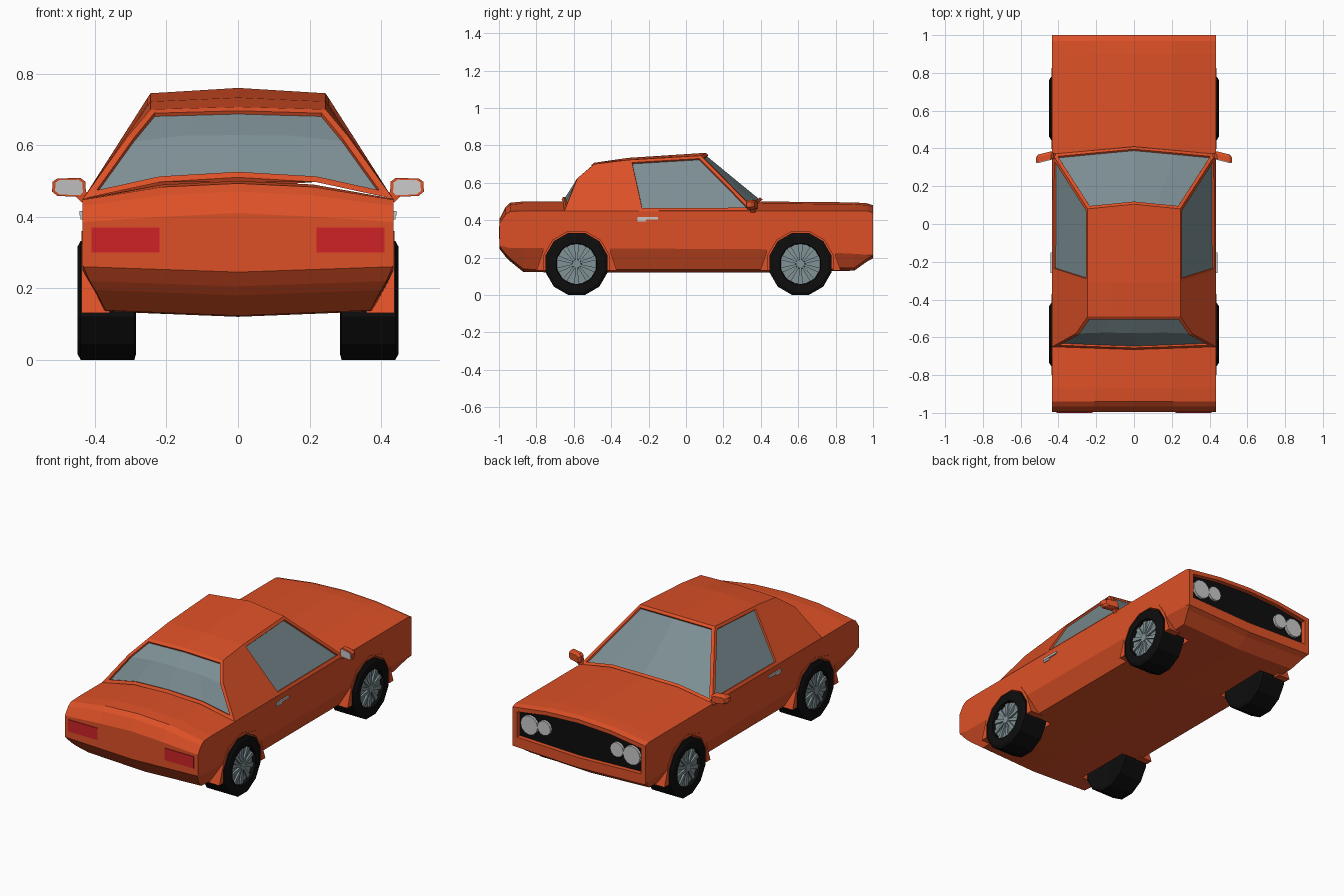
import bpy, bmesh, math
from mathutils import Vector, Matrix

cube = bpy.data.objects.get("Cube")
if cube:
    bpy.data.objects.remove(cube, do_unlink=True)


def material(name, r, g, b):
    m = bpy.data.materials.new(name)
    m.use_nodes = True
    m.diffuse_color = (r, g, b, 1)
    m.node_tree.nodes["Principled BSDF"].inputs["Base Color"].default_value = (r, g, b, 1)
    return m


PAINT = material("orange paint", 0.72, 0.081, 0.02)
GLASS = material("tinted glass", 0.20, 0.27, 0.29)
RUBBER = material("black rubber", 0.004, 0.004, 0.004)
RIM = material("rim grey", 0.22, 0.29, 0.31)
CHROME = material("chrome grey", 0.58, 0.58, 0.58)
RED = material("tail red", 0.62, 0.016, 0.02)


def finish(name, bm, *mats):
    bmesh.ops.recalc_face_normals(bm, faces=bm.faces[:])
    mesh = bpy.data.meshes.new(name)
    bm.to_mesh(mesh)
    bm.free()
    for m in mats:
        mesh.materials.append(m)
    ob = bpy.data.objects.new(name, mesh)
    bpy.context.collection.objects.link(ob)
    return ob


def loft(bm, rings, caps=True):
    """Skin closed rings of equal length."""
    rows = [[bm.verts.new(p) for p in ring] for ring in rings]
    n = len(rows[0])
    for a, b in zip(rows, rows[1:]):
        for i in range(n):
            j = (i + 1) % n
            bm.faces.new((a[i], a[j], b[j], b[i]))
    if caps:
        bm.faces.new(rows[0])
        bm.faces.new(rows[-1])


def prism(name, pts, axis, a, b, mat):
    """Extrude a (u, z) outline along x or y."""
    bm = bmesh.new()
    place = (lambda d, u, z: (d, u, z)) if axis == "x" else (lambda d, u, z: (u, d, z))
    loft(bm, [[place(d, u, z) for u, z in pts] for d in (a, b)])
    return finish(name, bm, mat)


def circle(cu, cz, r, n, turn=0.0):
    return [(cu + r * math.cos(2 * math.pi * (i + turn) / n),
             cz + r * math.sin(2 * math.pi * (i + turn) / n)) for i in range(n)]


def rect(u0, u1, z0, z1):
    return [(u0, z0), (u1, z0), (u1, z1), (u0, z1)]


def cut(target, cutter):
    mod = target.modifiers.new("cut", "BOOLEAN")
    mod.operation = "DIFFERENCE"
    mod.solver = "EXACT"
    mod.object = cutter
    bpy.context.view_layer.objects.active = target
    bpy.ops.object.modifier_apply(modifier=mod.name)


# Lower body: y, top centre z, top edge z, crease z, bottom z, bottom half width
W = 0.435
stations = [
    (-0.996, 0.41, 0.385, 0.265, 0.26, 0.432),
    (-0.965, 0.47, 0.43, 0.258, 0.22, 0.415),
    (-0.94, 0.493, 0.447, 0.25, 0.195, 0.40),
    (-0.87, 0.50, 0.45, 0.25, 0.138, 0.37),
    (-0.65, 0.50, 0.45, 0.25, 0.135, 0.38),
    (0.40, 0.50, 0.45, 0.245, 0.135, 0.38),
    (0.90, 0.495, 0.45, 0.22, 0.145, 0.39),
    (0.97, 0.49, 0.45, 0.215, 0.195, 0.42),
    (1.00, 0.48, 0.44, 0.215, 0.21, 0.432),
]
rings = []
for y, zc, zs, zk, zb, xb in stations:
    half = [(0, zc), (0.21, zc - 0.01), (W, zs), (W, zk), (xb, zb), (0, zb - 0.015)]
    ring = half + [(-x, z) for x, z in half[-2:0:-1]]
    rings.append([(x, y, z) for x, z in ring])
bm = bmesh.new()
loft(bm, rings)
body = finish("body", bm, PAINT)

# Grille recess and black backing
side = [(0.405, 0.268), (0.405, 0.418), (0.21, 0.447)]
grille_pts = side + [(0, 0.457)] + [(-x, z) for x, z in side[::-1]] + [(0, 0.255)]
cutter = prism("grille_cutter", grille_pts, "y", 0.97, 1.1, PAINT)
cut(body, cutter)
bpy.data.objects.remove(cutter, do_unlink=True)
prism("grille", grille_pts, "y", 0.965, 0.973, RUBBER)

# Wheels, arches and wheel wells
ZW = 0.166
arch_half = [(0.215, 0.13), (0.175, 0.25), (0.125, 0.325), (0, 0.36)]
arch = arch_half + [(-y, z) for y, z in arch_half[-2::-1]]
tyre_profile = [(0.29, 0.05), (0.285, 0.155), (0.29, 0.172), (0.44, 0.172),
                (0.449, 0.155), (0.449, 0.112), (0.425, 0.108), (0.42, 0.05)]


def wheel(s, label, yc):
    bm = bmesh.new()
    loft(bm, [[(s * x, y, z) for y, z in circle(yc, ZW, r, 12, 0.5)]
              for x, r in tyre_profile])
    finish(label + "_tyre", bm, RUBBER)
    bm = bmesh.new()
    # Dished rim, hub and ten spokes
    for x0, x1, r0, r1, n in ((0.41, 0.428, 0.109, 0.109, 24), (0.42, 0.444, 0.028, 0.022, 10)):
        loft(bm, [[(s * x, y, z) for y, z in circle(yc, ZW, r, n)]
                  for x, r in ((x0, r0), (x1, r1))])
    for i in range(10):
        turn = Matrix.Rotation(2 * math.pi * i / 10, 3, "X")
        spoke = []
        for r, w, x in ((0.015, 0.005, 0.442), (0.107, 0.013, 0.437)):
            quad = [(0.425, -w, r), (0.425, w, r), (x, w, r), (x, -w, r)]
            spoke.append([Vector((s * p[0], yc, ZW)) + turn @ Vector((0, p[1], p[2]))
                          for p in quad])
        loft(bm, spoke)
    finish(label + "_rim", bm, RIM)


for s, side_name in ((1, "left"), (-1, "right")):
    # The nose points to +y
    for end, yc in (("tail", -0.585), ("nose", 0.612)):
        label = f"{side_name}_{end}"
        well = prism("well_cutter", circle(yc, ZW, 0.18, 12, 0.5), "x", s * 0.26, s * 0.6, PAINT)
        lip = prism(label + "_arch", [(yc + y, z) for y, z in arch], "x",
                    s * 0.36, s * 0.438, PAINT)
        cut(body, well)
        cut(lip, well)
        bpy.data.objects.remove(well, do_unlink=True)
        wheel(s, label, yc)

    # Lamps
    prism(side_name + "_tail_lamp", rect(s * 0.22, s * 0.41, 0.30, 0.37), "y",
          -1.0, -0.993, RED)
    prism(side_name + "_outer_headlamp", circle(s * 0.335, 0.352, 0.056, 12), "y",
          0.97, 0.988, CHROME)
    prism(side_name + "_inner_headlamp", circle(s * 0.238, 0.36, 0.043, 12), "y",
          0.97, 0.988, CHROME)

    # Door handle
    prism(side_name + "_handle", rect(-0.26, -0.15, 0.403, 0.416), "x",
          s * 0.43, s * 0.443, CHROME)
    prism(side_name + "_handle_lock", rect(-0.26, -0.215, 0.392, 0.403), "x",
          s * 0.43, s * 0.44, CHROME)

    # Door mirror: rounded outline, reflective plate, stalk
    outline = [(0.425, 0.465), (0.435, 0.455), (0.505, 0.458), (0.52, 0.47),
               (0.518, 0.498), (0.505, 0.507), (0.44, 0.508), (0.427, 0.498)]
    centre = Vector((0.473, 0.482))

    def mirror_part(name, layers, mat):
        bm = bmesh.new()
        rings = []
        for y, k in layers:
            pts = [centre + (Vector(p) - centre) * k for p in outline]
            rings.append([(s * p.x, y - 0.25 * (p.x - 0.473), p.y) for p in pts])
        loft(bm, rings)
        finish(name, bm, mat)

    mirror_part(side_name + "_mirror", [(0.335, 1), (0.36, 1), (0.376, 0.75)], PAINT)
    mirror_part(side_name + "_mirror_glass", [(0.331, 0.82), (0.337, 0.82)], CHROME)
    prism(side_name + "_mirror_stalk",
          [(s * 0.415, 0.46), (s * 0.437, 0.44), (s * 0.462, 0.465), (s * 0.44, 0.485)],
          "y", 0.345, 0.372, PAINT)

# Cabin rows, nose to tail: edge x, edge y, edge z, centre y, centre z, mid bulge
rows = [
    (0.432, 0.37, 0.452, 0.41, 0.51, 0.017),
    (0.245, 0.08, 0.745, 0.105, 0.76, 0),
    (0.245, -0.31, 0.722, -0.31, 0.733, 0),
    (0.245, -0.49, 0.70, -0.49, 0.707, 0),
    (0.308, -0.58, 0.625, -0.585, 0.635, 0.003),
    (0.434, -0.65, 0.45, -0.665, 0.51, 0.017),
]
bm = bmesh.new()
grid = []
for xe, ye, ze, yc, zc, bulge in rows:
    line = []
    for f in (-1, -0.5, 0, 0.5, 1):
        t = abs(f)
        lift = bulge if t == 0.5 else 0
        line.append(bm.verts.new((xe * f, yc + (ye - yc) * t, zc + (ze - zc) * t + lift)))
    grid.append(line)
strips = [[bm.faces.new((a[i], a[i + 1], b[i + 1], b[i])) for i in range(4)]
          for a, b in zip(grid, grid[1:])]
doors, sills = [], []
for col, s in ((0, -1), (4, 1)):
    sill = bm.verts.new((s * 0.434, -0.25, 0.45))
    sills.append(sill)
    g = [line[col] for line in grid]
    doors.append(bm.faces.new((g[0], g[1], g[2], sill)))
    bm.faces.new((g[2], g[3], g[4], g[5], sill))
bm.faces.new(grid[0] + [sills[1]] + grid[5][::-1] + [sills[0]])
bmesh.ops.recalc_face_normals(bm, faces=bm.faces[:])
# Recessed windows
for panes in (strips[0], strips[3] + strips[4], [doors[0]], [doors[1]]):
    bmesh.ops.inset_region(bm, faces=panes, thickness=0.018, depth=0,
                           use_even_offset=True, use_boundary=True)
    bmesh.ops.inset_region(bm, faces=panes, thickness=0.002, depth=-0.01,
                           use_even_offset=True, use_boundary=True)
    for f in panes:
        f.material_index = 1
finish("cabin", bm, PAINT, GLASS)
